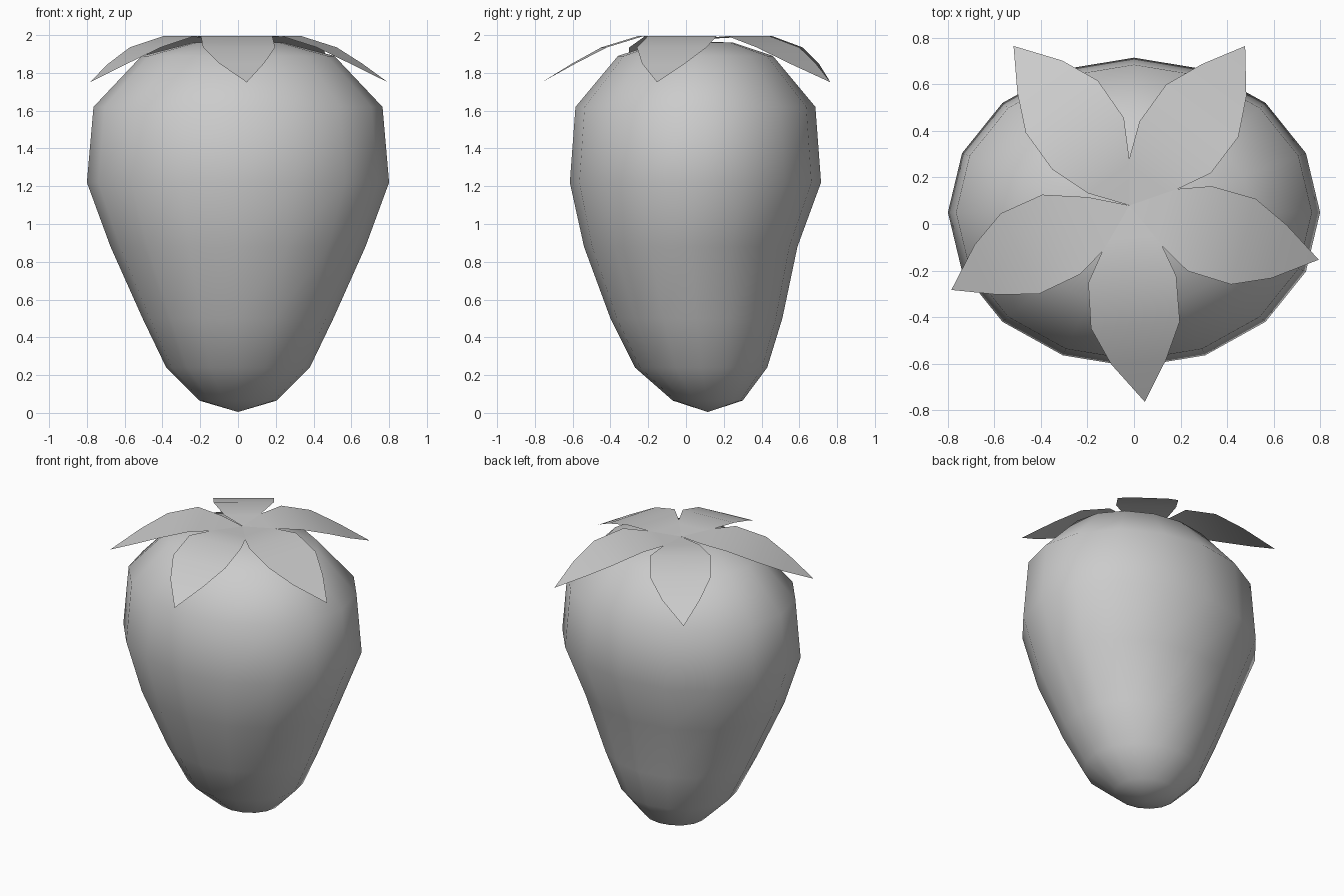
import bpy, bmesh, math

if "Cube" in bpy.data.objects:
    bpy.data.objects.remove(bpy.data.objects["Cube"])

SIDES = 16


def finish(bm, name):
    bmesh.ops.recalc_face_normals(bm, faces=bm.faces)
    mesh = bpy.data.meshes.new(name)
    bm.to_mesh(mesh)
    bm.free()
    for p in mesh.polygons:
        p.use_smooth = True
    ob = bpy.data.objects.new(name, mesh)
    bpy.context.collection.objects.link(ob)
    return ob


# Berry body: rings of (z, half width, front y, back y)
rings = [(0.065, 0.205, -0.07, 0.30), (0.24, 0.38, -0.27, 0.43),
         (0.50, 0.505, -0.40, 0.51), (0.88, 0.675, -0.54, 0.59),
         (1.22, 0.80, -0.615, 0.715), (1.62, 0.765, -0.585, 0.685),
         (1.89, 0.51, -0.36, 0.46), (1.96, 0.24, -0.14, 0.25)]
bm = bmesh.new()
loops = []
for z, rx, y0, y1 in rings:
    cy, ry = (y0 + y1) / 2, (y1 - y0) / 2
    loops.append([bm.verts.new((rx * math.cos(a), cy + ry * math.sin(a), z))
                  for a in (2 * math.pi * i / SIDES for i in range(SIDES))])
bottom = bm.verts.new((0, 0.115, 0.005))
top = bm.verts.new((0, 0.06, 1.968))
for i in range(SIDES):
    j = (i + 1) % SIDES
    bm.faces.new((bottom, loops[0][j], loops[0][i]))
    bm.faces.new((top, loops[-1][i], loops[-1][j]))
    for lo, hi in zip(loops, loops[1:]):
        bm.faces.new((lo[i], lo[j], hi[j], hi[i]))
finish(bm, "berry_body")

# Leaf template: (distance out, left offset, right offset, z)
stations = [(0.145, 0.112, -0.108, 1.988), (0.318, 0.177, -0.202, 1.995),
            (0.514, 0.177, -0.206, 1.935), (0.674, 0.105, -0.132, 1.85)]


# Five drooping leaves around the stem point
def leaf(name, degrees):
    a = math.radians(degrees)
    c, s = math.cos(a), math.sin(a)
    bm = bmesh.new()

    def vert(u, v, z):
        return bm.verts.new((-0.02 + u * c - v * s, 0.08 + u * s + v * c, z))

    base = vert(0, 0, 1.978)
    tip = vert(0.847, 0, 1.75)
    pairs = [(vert(u, l, z), vert(u, r, z)) for u, l, r, z in stations]
    bm.faces.new((base, pairs[0][1], pairs[0][0]))
    for (l0, r0), (l1, r1) in zip(pairs, pairs[1:]):
        bm.faces.new((l0, r0, r1, l1))
    bm.faces.new((pairs[-1][0], pairs[-1][1], tip))
    bm.normal_update()
    up = bm.faces[:][0].normal.z if bm.faces.ensure_lookup_table() is None else 1
    ob = finish(bm, name)
    if sum(p.normal.z for p in ob.data.polygons) < 0:
        ob.data.flip_normals()


for n, ang in enumerate((-85.5, -16, 54, 126, -154.6)):
    leaf("leaf_%d" % (n + 1), ang)
